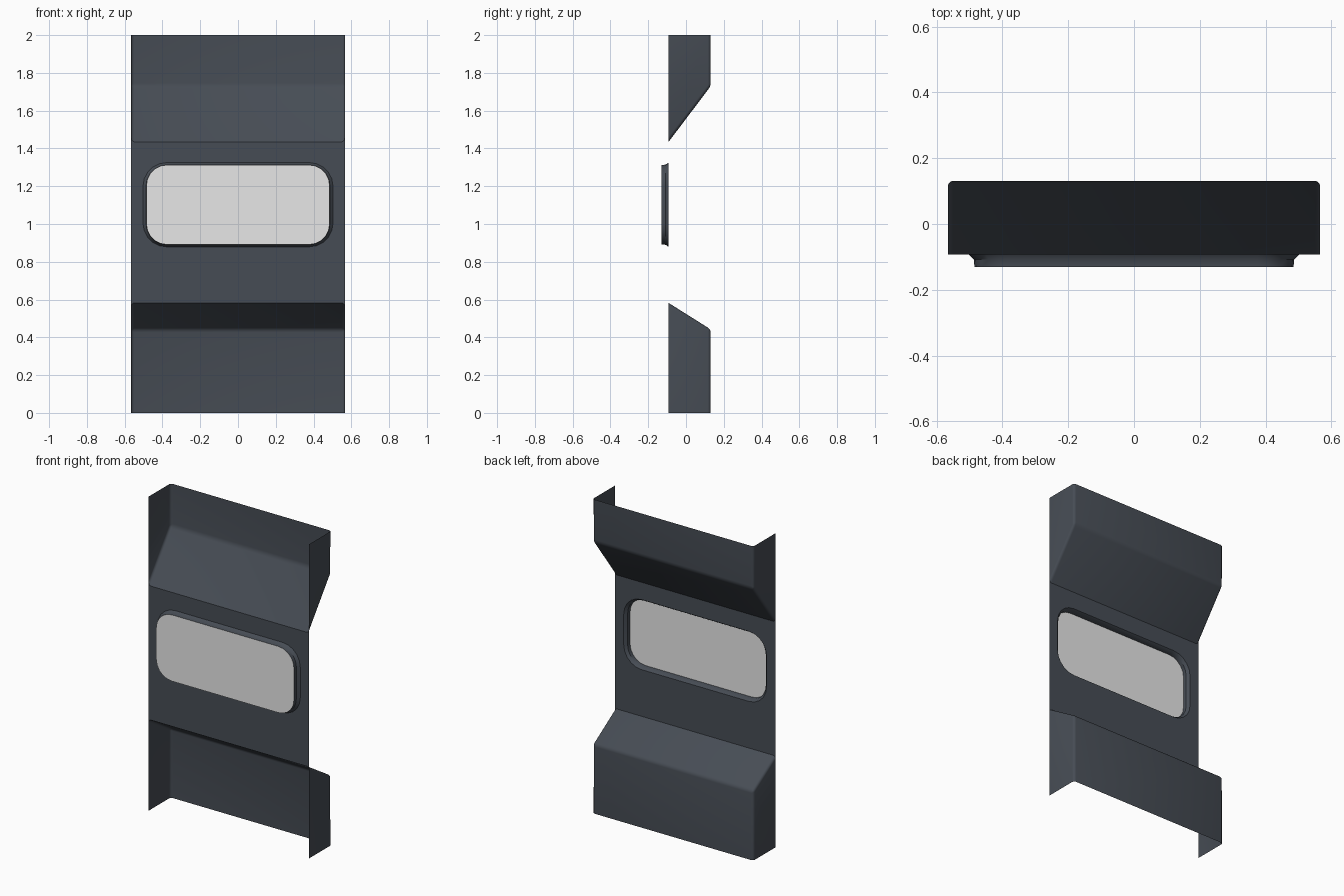
import bpy, bmesh, math

if "Cube" in bpy.data.objects:
    bpy.data.objects.remove(bpy.data.objects["Cube"])

W, YF, YB = 0.566, -0.092, 0.131      # half width, front plane, back plane
ZC = 1.102                            # window centre height


def material(name, rgb):
    m = bpy.data.materials.new(name)
    m.diffuse_color = (*rgb, 1)
    m.use_nodes = True
    m.node_tree.nodes["Principled BSDF"].inputs["Base Color"].default_value = m.diffuse_color
    return m


def finish(bm, name, mat, smooth=None):
    me = bpy.data.meshes.new(name)
    bm.to_mesh(me)
    bm.free()
    ob = bpy.data.objects.new(name, me)
    bpy.context.collection.objects.link(ob)
    me.materials.append(mat)
    if smooth:
        bpy.ops.object.select_all(action='DESELECT')
        ob.select_set(True)
        bpy.context.view_layer.objects.active = ob
        bpy.ops.object.shade_smooth_by_angle(angle=math.radians(smooth))
    return ob


def rounded_loop(bm, hx, hz, r, y, seg=5):
    vs = []
    for k, (sx, sz) in enumerate(((1, 1), (-1, 1), (-1, -1), (1, -1))):
        for i in range(seg + 1):
            a = math.pi / 2 * (k + i / seg)
            vs.append(bm.verts.new((sx * (hx - r) + r * math.cos(a), y,
                                    ZC + sz * (hz - r) + r * math.sin(a))))
    return vs


def recess(bm, z_end, z_mouth, z_knee):
    """Open-ended trough: back sheet, sloped sheet and two side sheets."""
    prof = ((YF, z_end), (YF, z_mouth), (YB, z_knee), (YB, z_end))
    l, r = [[bm.verts.new((x, y, z)) for y, z in prof] for x in (-W, W)]
    bm.faces.new(l)
    bm.faces.new(r[::-1])
    for i in (1, 2):
        bm.faces.new((l[i], r[i], r[i + 1], l[i + 1]))


slate = material("dark slate", (0.062, 0.073, 0.09))
pale = material("pale grey", (0.8, 0.8, 0.8))

# Upper and lower recesses with rounded folds
bm = bmesh.new()
recess(bm, 2.0, 1.435, 1.73)
recess(bm, 0.0, 0.582, 0.442)
folds = [e for e in bm.edges if len(e.link_faces) == 2]
bmesh.ops.bevel(bm, geom=folds, offset=0.016, segments=3, profile=0.5,
                affect='EDGES')

# Middle plate: outline from the recess mouths, window hole cut through it
def on_side(v):
    return abs(abs(v.co.x) - W) < 1e-4

outline = [e for e in bm.edges if e.is_boundary
           and all(abs(v.co.y - YF) < 1e-4 for v in e.verts)
           and not all(on_side(v) for v in e.verts)]
ends = {v for e in outline for v in e.verts if on_side(v)}
for s in (-1, 1):
    col = sorted((v for v in ends if v.co.x * s > 0), key=lambda v: v.co.z)
    lower = max((v for v in col if v.co.z < ZC), key=lambda v: v.co.z)
    upper = min((v for v in col if v.co.z > ZC), key=lambda v: v.co.z)
    outline.append(bm.edges.new((lower, upper)))

# Flared window rim standing forward of the plate
rings = [rounded_loop(bm, 0.503, 0.223, 0.125, YF),
         rounded_loop(bm, 0.487, 0.212, 0.112, -0.108),
         rounded_loop(bm, 0.485, 0.211, 0.11, -0.13)]
n = len(rings[0])
for a, b in zip(rings, rings[1:]):
    for i in range(n):
        j = (i + 1) % n
        bm.faces.new((a[i], a[j], b[j], b[i]))
outline += [bm.edges.get((rings[0][i], rings[0][(i + 1) % n])) for i in range(n)]
bmesh.ops.triangle_fill(bm, edges=outline, use_beauty=True, normal=(0, -1, 0))
bmesh.ops.recalc_face_normals(bm, faces=bm.faces)
bm.normal_update()
flat = [f for f in bm.faces if f.normal.y < -0.99 and abs(f.calc_center_median().y - YF) < 1e-3]
if not flat:                          # keep the plate facing forward
    bmesh.ops.reverse_faces(bm, faces=bm.faces)
finish(bm, "folded_panel", slate, 35)

# Window pane closing the front of the rim
bm = bmesh.new()
bm.faces.new(rounded_loop(bm, 0.485, 0.211, 0.11, -0.13)[::1])
bm.normal_update()
for f in bm.faces:
    if f.normal.y > 0:
        f.normal_flip()
finish(bm, "window_pane", pale)
